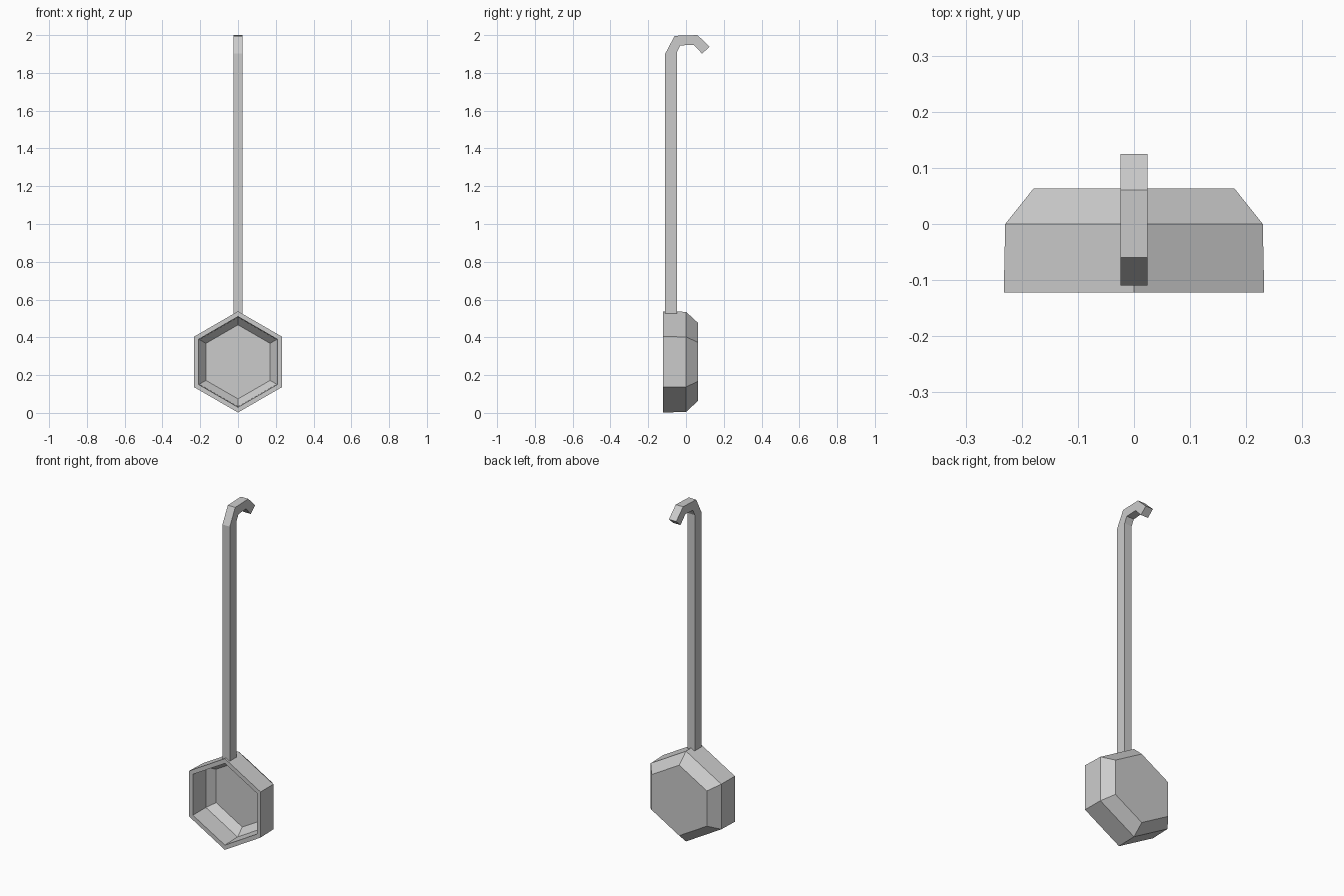
import bpy, bmesh, math

if "Cube" in bpy.data.objects:
    bpy.data.objects.remove(bpy.data.objects["Cube"])


def finish(name, bm):
    bmesh.ops.recalc_face_normals(bm, faces=bm.faces)
    mesh = bpy.data.meshes.new(name)
    bm.to_mesh(mesh)
    bm.free()
    obj = bpy.data.objects.new(name, mesh)
    bpy.context.collection.objects.link(obj)
    return obj


# Hexagonal bowl: (y, radius) rings from outer base, over the rim, to inner floor
CENTRE_Z = 0.27
rings = [(0.063, 0.207), (0.0, 0.265), (-0.122, 0.268),
         (-0.122, 0.24), (-0.005, 0.237), (0.04, 0.196)]
bm = bmesh.new()
loops = []
for y, r in rings:
    angles = [math.radians(90 + 60 * i) for i in range(6)]
    loops.append([bm.verts.new((r * math.cos(a), y, CENTRE_Z + r * math.sin(a)))
                  for a in angles])
for a, b in zip(loops, loops[1:]):
    for i in range(6):
        j = (i + 1) % 6
        bm.faces.new((a[i], a[j], b[j], b[i]))
bm.faces.new(loops[0])
bm.faces.new(loops[-1])
finish("ladle_bowl", bm)

# Handle with hooked end: pairs of (outer, inner) points in the y-z plane
sections = [((-0.11, 0.525), (-0.048, 0.525)),
            ((-0.11, 1.902), (-0.048, 1.91)),
            ((-0.06, 1.996), (-0.03, 1.945)),
            ((0.061, 2.0), (0.04, 1.949)),
            ((0.125, 1.938), (0.085, 1.902))]
HALF_WIDTH = 0.024
bm = bmesh.new()
quads = [[bm.verts.new((x, p[0], p[1])) for x, p in
          ((-HALF_WIDTH, o), (HALF_WIDTH, o), (HALF_WIDTH, i), (-HALF_WIDTH, i))]
         for o, i in sections]
for a, b in zip(quads, quads[1:]):
    for k in range(4):
        n = (k + 1) % 4
        bm.faces.new((a[k], a[n], b[n], b[k]))
bm.faces.new(quads[0])
bm.faces.new(quads[-1])
finish("hooked_handle", bm)
